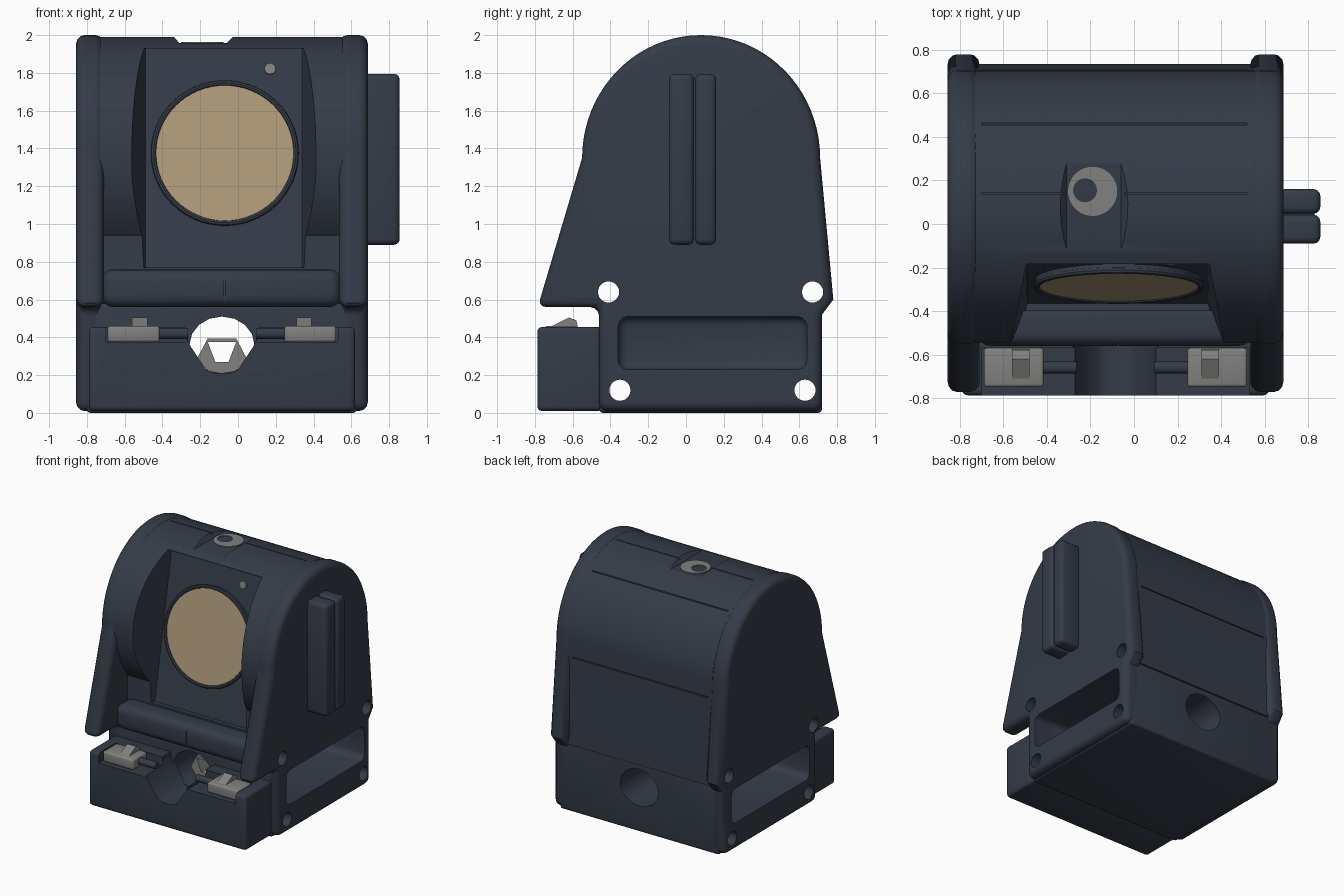
import bpy, bmesh, math
from mathutils import Vector

if "Cube" in bpy.data.objects:
    bpy.data.objects.remove(bpy.data.objects["Cube"], do_unlink=True)


def material(name, rgb):
    m = bpy.data.materials.new(name)
    m.use_nodes = True
    m.diffuse_color = (*rgb, 1)
    node = next(n for n in m.node_tree.nodes if n.type == 'BSDF_PRINCIPLED')
    node.inputs["Base Color"].default_value = (*rgb, 1)
    node.inputs["Roughness"].default_value = 0.6
    return m


slate = material("dark_slate", (0.035, 0.045, 0.065))
tan = material("tan_screen", (0.42, 0.32, 0.19))
steel = material("grey_metal", (0.22, 0.22, 0.215))
MID = -0.085  # symmetry plane of the housing


def activate(ob):
    bpy.ops.object.select_all(action='DESELECT')
    ob.select_set(True)
    bpy.context.view_layer.objects.active = ob


def apply(ob, mod):
    activate(ob)
    bpy.ops.object.modifier_apply(modifier=mod.name)


def smooth(ob):
    activate(ob)
    bpy.ops.object.shade_smooth_by_angle(angle=math.radians(35))


def prism(name, pts, axis, lo, hi, mat=slate, bevel=0, segs=3):
    """Extrude a profile: (y, z) points along x, or (x, z) points along y."""
    bm = bmesh.new()
    place = (lambda a, b, t: (t, a, b)) if axis == 'X' else (lambda a, b, t: (a, t, b))
    f = bm.faces.new([bm.verts.new(place(a, b, lo)) for a, b in pts])
    ext = bmesh.ops.extrude_face_region(bm, geom=[f])
    moved = [v for v in ext['geom'] if isinstance(v, bmesh.types.BMVert)]
    bmesh.ops.translate(bm, verts=moved, vec=Vector(place(0, 0, hi - lo)))
    bmesh.ops.recalc_face_normals(bm, faces=bm.faces)
    me = bpy.data.meshes.new(name)
    bm.to_mesh(me)
    bm.free()
    me.materials.append(mat)
    ob = bpy.data.objects.new(name, me)
    bpy.context.collection.objects.link(ob)
    if bevel:
        mod = ob.modifiers.new("round", 'BEVEL')
        mod.width, mod.segments = bevel, segs
        mod.limit_method, mod.angle_limit = 'ANGLE', math.radians(50)
        apply(ob, mod)
    smooth(ob)
    return ob


def box(name, x, y, z, mat=slate, bevel=0, segs=3):
    return prism(name, [(y[0], z[0]), (y[1], z[0]), (y[1], z[1]), (y[0], z[1])],
                 'X', x[0], x[1], mat, bevel, segs)


def cyl(name, r, depth, loc, rot=(0, 0, 0), mat=slate, sides=48):
    bpy.ops.mesh.primitive_cylinder_add(vertices=sides, radius=r, depth=depth,
                                        location=loc, rotation=rot)
    ob = bpy.context.object
    ob.name = name
    ob.data.materials.append(mat)
    smooth(ob)
    return ob


def cut(cutter, *targets):
    cutter.hide_render = True
    for t in targets:
        mod = t.modifiers.new("cut", 'BOOLEAN')
        mod.operation, mod.solver, mod.object = 'DIFFERENCE', 'EXACT', cutter
        apply(t, mod)
        smooth(t)
    bpy.data.objects.remove(cutter, do_unlink=True)


def arch(ry, rz, start, end, n=40):
    angles = [math.radians(start + (end - start) * i / n) for i in range(n + 1)]
    return [(0.08 + ry * math.cos(a), 1.35 + rz * math.sin(a)) for a in angles]


# Side plates
plate_outline = arch(0.63, 0.65, 0, 180) + [
    (-0.785, 0.56), (-0.46, 0.56), (-0.46, 0.01), (0.72, 0.01), (0.72, 0.52), (0.78, 0.6)]
left_plate = prism("left_side_plate", plate_outline, 'X', 0.535, 0.687, bevel=0.045)
right_plate = prism("right_side_plate", plate_outline, 'X', -0.857, -0.71, bevel=0.045)

# Drum body between the plates
drum = prism("drum_body", arch(0.625, 0.64, 0, 220) + [(-0.4, 0.55), (0.735, 0.55)],
             'X', -0.73, 0.56)

# Front window pocket, flaring outward
pocket = prism("pocket_cutter", [(-0.15, 1.93), (-0.365, 0.77), (-0.8, 0.77), (-0.8, 1.93)],
               'X', -0.49, 0.34)
for v in pocket.data.vertices:
    if v.co.y < -0.5:
        v.co.x += 0.12 if v.co.x > MID else -0.12
cut(pocket, drum)

# Flat dip and panel seams on the drum
cut(prism("dip_cutter", [(-0.39, 2.05), (-0.31, 1.957), (-0.06, 1.957), (0.03, 2.05)],
          'Y', -0.2, 0.38), drum)
for y in (0.14, 0.46):
    top = 1.35 + 0.64 * math.sqrt(1 - ((y - 0.08) / 0.625) ** 2)
    cut(box("seam_cutter", (-0.7, 0.52), (y - 0.004, y + 0.004), (top - 0.012, 2.1)), drum)
cut(box("seam_cutter", (-0.7, 0.52), (0.69, 0.9), (1.246, 1.254)), drum)

# Base and front block
base = box("base", (-0.80, 0.63), (-0.46, 0.72), (0, 0.58), bevel=0.02)
block = box("front_block", (-0.79, 0.62), (-0.787, -0.44), (0.01, 0.455), bevel=0.025)
cut(prism("notch_cutter", [(-0.28, 0.6), (-0.28, 0.42), (-0.25, 0.35), (-0.17, 0.23),
                           (-0.13, 0.21), (-0.04, 0.21), (0.0, 0.23), (0.08, 0.35),
                           (0.11, 0.42), (0.11, 0.6)], 'Y', -0.9, -0.4), block)

# Cable tunnel through the base
tunnel = [(MID + 0.172 * math.cos(a), 0.36 + 0.15 * math.sin(a))
          for a in [math.tau * i / 16 for i in range(16)]]
cut(prism("tunnel_cutter", tunnel, 'Y', -0.9, 0.9), base)

# Pocket in each side of the base
for x0, x1, plate in ((0.33, 0.9, left_plate), (-1.07, -0.5, right_plate)):
    cut(box("side_pocket_cutter", (x0, x1), (-0.36, 0.64), (0.23, 0.51), bevel=0.05),
        plate, base)

# Rounded bar below the window
bar = box("front_bar", (-0.72, 0.545), (-0.56, -0.36), (0.56, 0.76), bevel=0.06, segs=4)
cut(box("bar_seam_cutter", (-0.074, -0.068), (-0.7, -0.552), (0.5, 0.8)), bar)

# Bolt holes from side to side
for y, z in ((-0.41, 0.64), (0.67, 0.64), (-0.35, 0.12), (0.63, 0.12)):
    hole = cyl("bolt_hole_cutter", 0.056, 3, (0, y, z), (0, math.pi / 2, 0), sides=24)
    cut(hole, left_plate, right_plate, drum, base, bar)

# Round screen on the tilted panel
tilt = (math.radians(79.4), 0, 0)
centre = (-0.07, -0.254, 1.37)
cyl("screen_mount", 0.385, 0.06, centre, tilt, sides=64)
cyl("screen", 0.366, 0.068, centre, tilt, tan, 64)
bpy.ops.mesh.primitive_torus_add(location=(-0.07, -0.283, 1.375), rotation=tilt,
                                 major_radius=0.377, minor_radius=0.015,
                                 major_segments=64, minor_segments=8)
rim = bpy.context.object
rim.name = "screen_rim"
rim.data.materials.append(slate)
smooth(rim)
cyl("indicator", 0.03, 0.03, (0.17, -0.17, 1.82), tilt, steel, 16)

# Top button with an off-centre socket
button = cyl("top_button", 0.113, 0.06, (-0.19, 0.15, 1.933), mat=steel)
cut(cyl("socket_cutter", 0.055, 0.06, (-0.225, 0.155, 1.965), sides=24), button)
cyl("button_socket", 0.05, 0.02, (-0.225, 0.155, 1.932), sides=24)

# Side grip made of two ribs
grip = [(-0.09, 0.042), (0.048, 0.16)]
for name, y in zip(("grip_front_rib", "grip_back_rib"), grip):
    box(name, (0.66, 0.856), y, (0.89, 1.795), bevel=0.03)
box("grip_core", (0.66, 0.83), (0.0, 0.09), (0.92, 1.77))

# Hinge clips on the front block
for side, s in (("left", 1), ("right", -1)):
    def span(a, b):
        return sorted((MID + s * a, MID + s * b))
    cut(box("hinge_cutter", span(0.185, 0.615), (-0.9, -0.57), (0.375, 0.6)), block)
    box(side + "_clip", span(0.33, 0.605), (-0.75, -0.57), (0.375, 0.46), steel, 0.015)
    lo, hi = span(0.395, 0.475)
    prism(side + "_clip_tab", [(-0.75, 0.44), (-0.57, 0.44), (-0.58, 0.49), (-0.62, 0.505)],
          'X', lo, hi, steel)
    cyl(side + "_hinge_pin", 0.028, 0.16, (MID + s * 0.26, -0.66, 0.42),
        (0, math.pi / 2, 0), sides=16)

# Metal cradle inside the tunnel
cradle = prism("cradle", [(-0.215, 0.29), (-0.15, 0.21), (-0.02, 0.21), (0.045, 0.29),
                          (-0.01, 0.395), (-0.16, 0.395)], 'Y', -0.3, -0.1, steel)
cut(prism("cradle_cutter", [(-0.16, 0.375), (-0.12, 0.27), (-0.05, 0.27), (-0.01, 0.375)],
          'Y', -0.5, 0.1), cradle)
